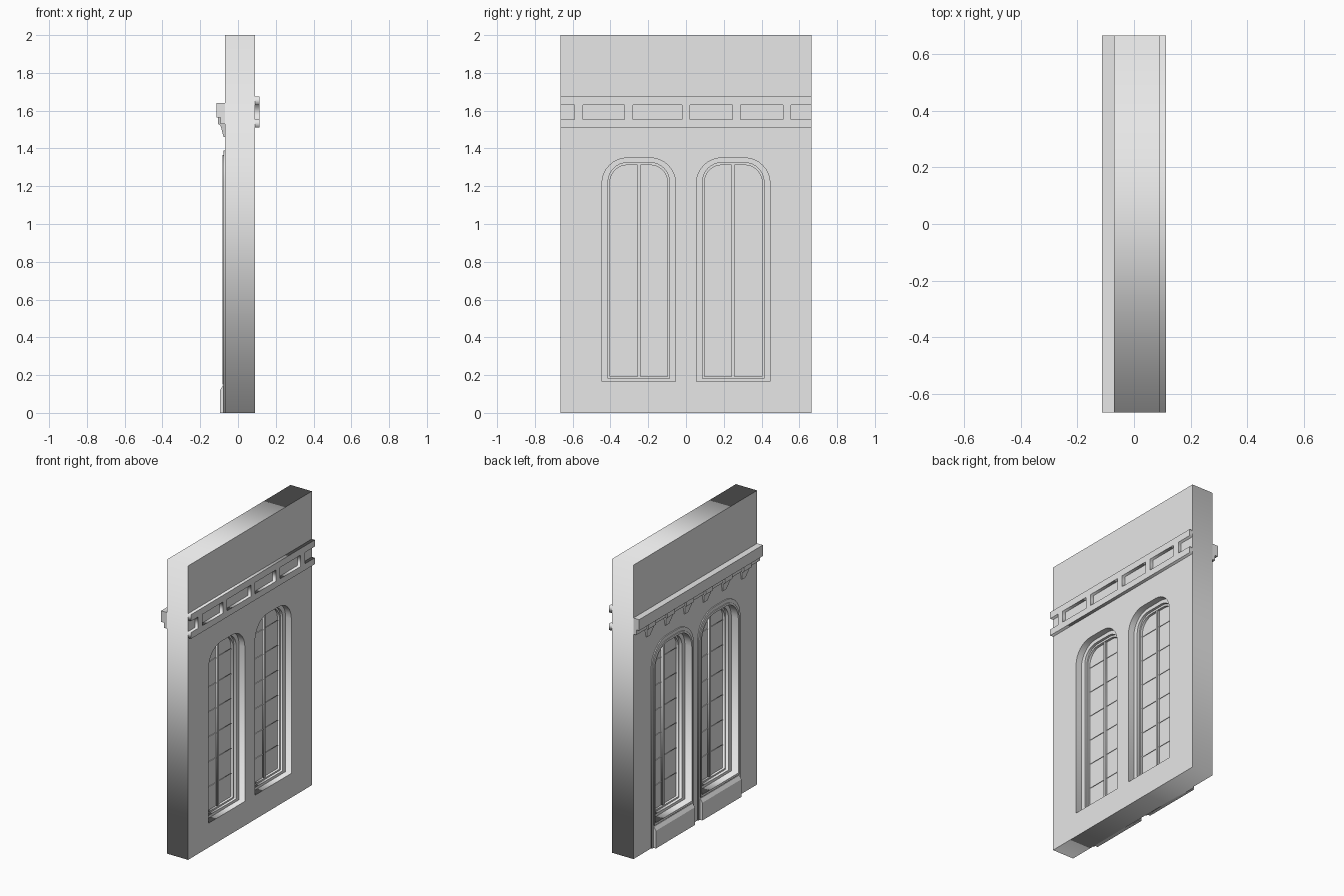
import bpy, bmesh, math
from mathutils import Matrix

cube = bpy.data.objects.get("Cube")
if cube:
    bpy.data.objects.remove(cube, do_unlink=True)

stone = bpy.data.materials.new("pale_grey")
stone.use_nodes = True
GREY = (0.8, 0.8, 0.8, 1)
stone.diffuse_color = GREY
next(n for n in stone.node_tree.nodes if n.type == 'BSDF_PRINCIPLED').inputs["Base Color"].default_value = GREY

HALF = 0.665               # half the wall length
BACK, FRONT = -0.07, 0.09  # wall faces along x
CENTRES = (-0.25, 0.25)    # window centres along y


def add_object(name, bm):
    bmesh.ops.remove_doubles(bm, verts=bm.verts, dist=1e-5)
    bmesh.ops.recalc_face_normals(bm, faces=bm.faces)
    mesh = bpy.data.meshes.new(name)
    bm.to_mesh(mesh)
    bm.free()
    mesh.materials.append(stone)
    obj = bpy.data.objects.new(name, mesh)
    bpy.context.collection.objects.link(obj)
    return obj


def slab(name, outlines, x0, x1):
    """Outline with holes in the y-z plane, extruded from x0 to x1."""
    curve = bpy.data.curves.new(name + "_outline", 'CURVE')
    curve.dimensions = '2D'
    curve.fill_mode = 'BOTH'
    curve.extrude = (x1 - x0) / 2
    for points in outlines:
        spline = curve.splines.new('POLY')
        spline.points.add(len(points) - 1)
        for p, (y, z) in zip(spline.points, points):
            p.co = (y, z, 0, 1)
        spline.use_cyclic_u = True
    temp = bpy.data.objects.new(name + "_temp", curve)
    bpy.context.collection.objects.link(temp)
    bpy.context.view_layer.update()
    mesh = temp.to_mesh()
    bm = bmesh.new()
    bm.from_mesh(mesh)
    temp.to_mesh_clear()
    bpy.data.objects.remove(temp, do_unlink=True)
    bpy.data.curves.remove(curve)
    # local x, y, z become world y, z, x
    turn = Matrix(((0, 0, 1, (x0 + x1) / 2), (1, 0, 0, 0), (0, 1, 0, 0), (0, 0, 0, 1)))
    bm.transform(turn)
    return add_object(name, bm)


def prism(name, profile, y0, y1, taper=1.0):
    """x-z profile extruded along y; the lowest points shrink by taper."""
    bm = bmesh.new()
    face = bm.faces.new([bm.verts.new((x, y0, z)) for x, z in profile])
    new = bmesh.ops.extrude_face_region(bm, geom=[face])["geom"]
    bmesh.ops.translate(bm, vec=(0, y1 - y0, 0), verts=[v for v in new if isinstance(v, bmesh.types.BMVert)])
    low, mid = min(z for x, z in profile), (y0 + y1) / 2
    for v in bm.verts:
        if v.co.z < low + 1e-4:
            v.co.y = mid + (v.co.y - mid) * taper
    return add_object(name, bm)


def rect(y0, y1, z0, z1):
    return [(y0, z0), (y1, z0), (y1, z1), (y0, z1)]


def arch(c, half, z0, z1, flat=0.06, steps=8):
    """Rounded-top window outline centred on y = c."""
    r = half - flat
    points = [(c - half, z0), (c + half, z0)]
    for side, order in ((1, range(steps + 1)), (-1, range(steps, -1, -1))):
        for i in order:
            a = math.pi / 2 * i / steps
            points.append((c + side * (flat + r * math.cos(a)), z1 - r + r * math.sin(a)))
    return points


# Wall with two arched openings
openings = [arch(c, 0.195, 0.165, 1.35) for c in CENTRES]
slab("wall", [rect(-HALF, HALF, 0, 2)] + openings, BACK, FRONT)

for c, side in zip(CENTRES, ("right", "left")):
    # Stepped reveal, thin sash and pane
    slab(side + "_reveal", [arch(c, 0.195, 0.165, 1.35), arch(c, 0.163, 0.183, 1.325)], -0.03, 0.047)
    slab(side + "_sash", [arch(c, 0.163, 0.183, 1.325), arch(c, 0.153, 0.193, 1.312)], -0.01, 0.03)
    slab(side + "_pane", [arch(c, 0.163, 0.183, 1.325)], 0.006, 0.014)
    # Mullion and glazing bars
    slab(side + "_mullion", [rect(c - 0.008, c + 0.008, 0.19, 1.315)], -0.008, 0.028)
    for i in range(6):
        z = 0.35 + 0.17 * i
        slab(f"{side}_glazing_bar_{i + 1}", [rect(c - 0.155, c + 0.155, z - 0.003, z + 0.003)], 0.002, 0.018)
    # Raised surround running down to the ground, with an inner bead
    slab(side + "_surround", [arch(c, 0.225, 0, 1.39), arch(c, 0.195, 0.165, 1.35)], -0.077, BACK)
    slab(side + "_bead", [arch(c, 0.207, 0.15, 1.365), arch(c, 0.195, 0.165, 1.35)], -0.082, -0.077)
    # Pedestal with a sloped top under the window
    prism(side + "_pedestal", [(BACK, 0), (-0.095, 0), (-0.095, 0.12), (-0.08, 0.145), (BACK, 0.145)],
          c - 0.21, c + 0.21)

# Cornice and its corbels
prism("cornice", [(BACK, 1.53), (-0.092, 1.53), (-0.092, 1.565), (-0.113, 1.565), (-0.113, 1.64), (BACK, 1.64)],
      -HALF, HALF)
for i in range(6):
    y = -0.5125 + 0.205 * i
    prism(f"corbel_{i + 1}", [(BACK, 1.46), (-0.076, 1.46), (-0.092, 1.52), (-0.105, 1.53), (-0.105, 1.565), (BACK, 1.565)],
          y - 0.04, y + 0.04, taper=0.45)

# Panelled frieze: rails and posts in one piece, open at both ends
LOW, HIGH = 1.553, 1.63
posts = [-0.567, -0.303, 0, 0.267, 0.535]
first, last = posts[0] - 0.022, posts[-1] + 0.022
outline = [(-HALF, 1.51), (HALF, 1.51), (HALF, LOW), (last, LOW), (last, HIGH), (HALF, HIGH), (HALF, 1.675),
           (-HALF, 1.675), (-HALF, HIGH), (first, HIGH), (first, LOW), (-HALF, LOW)]
panels = [rect(a + 0.022, b - 0.022, LOW, HIGH) for a, b in zip(posts, posts[1:])]
slab("frieze", [outline] + panels, FRONT, 0.113)
